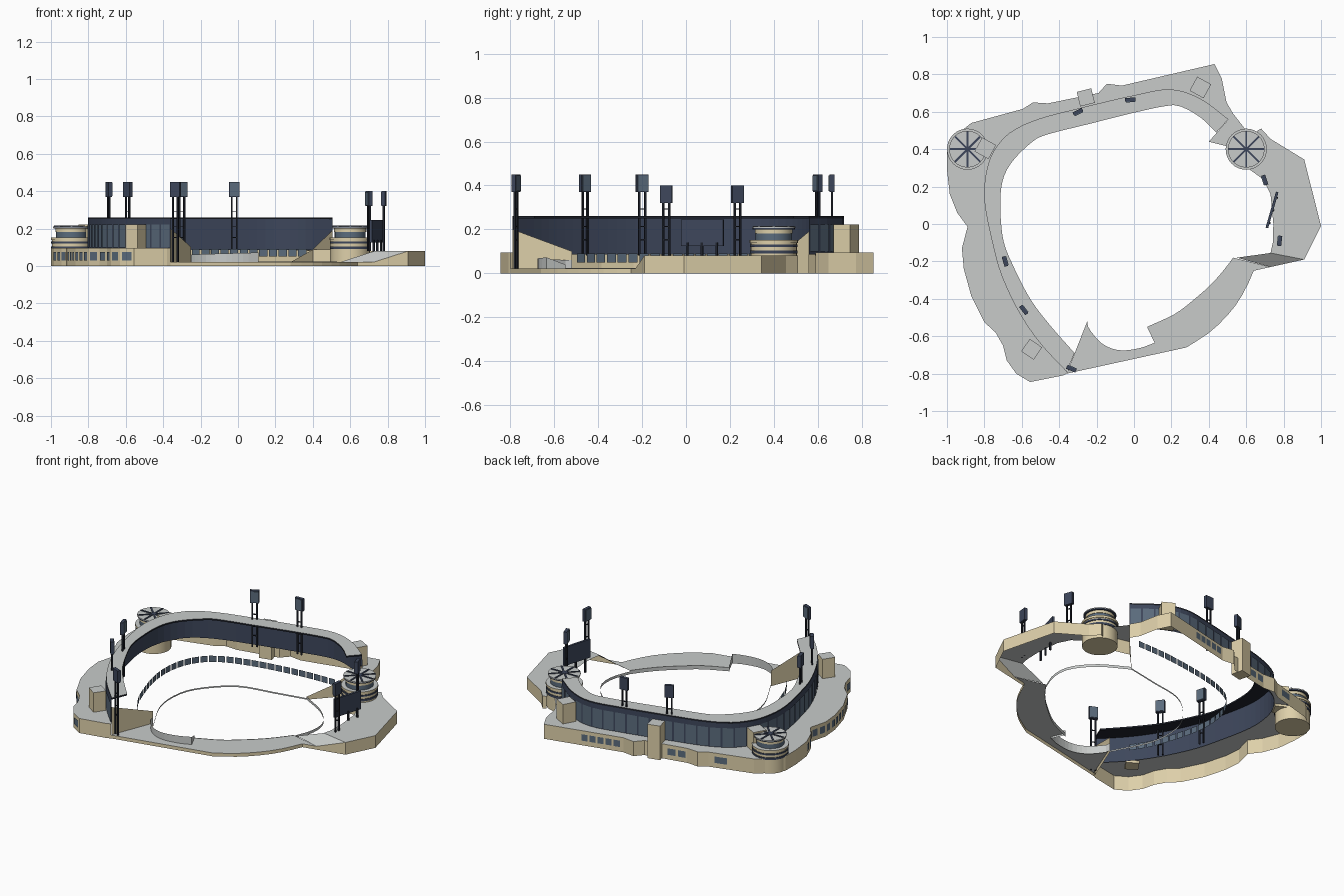
import bpy, bmesh, math
from mathutils import Vector

cube = bpy.data.objects.get("Cube")
if cube:
    bpy.data.objects.remove(cube)


def material(name, rgb):
    m = bpy.data.materials.new(name)
    m.use_nodes = True
    m.diffuse_color = (*rgb, 1)
    node = m.node_tree.nodes["Principled BSDF"]
    node.inputs["Base Color"].default_value = (*rgb, 1)
    node.inputs["Roughness"].default_value = 0.8
    return m


TAN = material("sandstone", (0.73, 0.63, 0.40))
GREY = material("concrete grey", (0.58, 0.60, 0.59))
NAVY = material("navy steel", (0.047, 0.062, 0.105))
GLASS = material("blue glass", (0.105, 0.15, 0.205))
BLACK = material("dark trim", (0.014, 0.017, 0.026))


def build(name, verts, faces, *mats):
    me = bpy.data.meshes.new(name)
    me.from_pydata([tuple(v) for v in verts], [], faces)
    for m in mats:
        me.materials.append(m)
    ob = bpy.data.objects.new(name, me)
    bpy.context.collection.objects.link(ob)
    return ob


def smooth_path(pts, count):
    """Catmull-Rom curve through the points, resampled to even spacing."""
    p = [Vector(q) for q in pts]
    p = [2 * p[0] - p[1]] + p + [2 * p[-1] - p[-2]]
    dense = []
    for a, b, c, d in zip(p, p[1:], p[2:], p[3:]):
        for i in range(12):
            t = i / 12
            dense.append(0.5 * (2 * b + (c - a) * t + (2 * a - 5 * b + 4 * c - d) * t * t
                                + (3 * b - a - 3 * c + d) * t ** 3))
    return resample(dense + [p[-2]], count)


def resample(pts, count):
    pts = [Vector(q) for q in pts]
    lens = [0]
    for a, b in zip(pts, pts[1:]):
        lens.append(lens[-1] + (b - a).length)
    out, k = [], 0
    for i in range(count):
        s = lens[-1] * i / (count - 1)
        while k < len(pts) - 2 and lens[k + 1] < s:
            k += 1
        f = (s - lens[k]) / max(lens[k + 1] - lens[k], 1e-9)
        out.append(pts[k].lerp(pts[k + 1], f))
    return out


def ribbon(name, pts, z0, z1, mat):
    """Upright sheet along a path; the top may slope from end to end."""
    n = len(pts)
    tops = z1 if isinstance(z1, tuple) else (z1, z1)
    verts = [(p[0], p[1], z0) for p in pts]
    verts += [(p[0], p[1], tops[0] + (tops[1] - tops[0]) * i / (n - 1)) for i, p in enumerate(pts)]
    return build(name, verts, [(i, i + 1, n + i + 1, n + i) for i in range(n - 1)], mat)


def deck(name, outline, z, mat):
    ob = build(name, [(p[0], p[1], z) for p in outline], [tuple(range(len(outline)))], mat)
    if ob.data.polygons[0].normal.z < 0:
        ob.data.flip_normals()


def panels(name, pts, z0, z1, fill, mat, out=0.004):
    """One flat pane per path step, set just outside the path."""
    verts, faces = [], []
    for a, b in zip(pts, pts[1:]):
        d = (b - a).normalized()
        shift = Vector((d.y, -d.x)) * out
        p, q = a.lerp(b, (1 - fill) / 2) + shift, a.lerp(b, (1 + fill) / 2) + shift
        k = len(verts)
        verts += [(*p, z0), (*q, z0), (*q, z1), (*p, z1)]
        faces.append((k, k + 1, k + 2, k + 3))
    build(name, verts, faces, mat)


def box(name, x, y, z0, z1, w, d, turn, *mats):
    """Upright block; a second material colours its top."""
    c, s = math.cos(turn), math.sin(turn)
    ring = [(x + c * u - s * v, y + s * u + c * v)
            for u, v in ((-w/2, -d/2), (w/2, -d/2), (w/2, d/2), (-w/2, d/2))]
    verts = [(*p, z) for z in (z0, z1) for p in ring]
    ob = build(name, verts, [(3, 2, 1, 0), (4, 5, 6, 7)] +
               [(i, (i + 1) % 4, 4 + (i + 1) % 4, 4 + i) for i in range(4)], *mats)
    ob.data.polygons[1].material_index = len(mats) - 1


def drum(name, x, y, z0, z1, r, *mats):
    """Cylinder; a second material colours its top."""
    bm = bmesh.new()
    bmesh.ops.create_cone(bm, cap_ends=True, segments=32, radius1=r, radius2=r, depth=z1 - z0)
    bmesh.ops.translate(bm, verts=bm.verts, vec=(x, y, (z0 + z1) / 2))
    for f in bm.faces:
        f.material_index = len(mats) - 1 if f.normal.z > .9 else 0
    ob = build(name, [], [], *mats)
    bm.to_mesh(ob.data)
    bm.free()
    bpy.context.view_layer.objects.active = ob
    ob.select_set(True)
    bpy.ops.object.shade_smooth_by_angle()
    ob.select_set(False)


# Grandstand plan lines, running from the back right corner round to the front
facade = smooth_path([(.505, .56), (.355, .67), (.195, .72), (-.015, .685), (-.31, .615), (-.5, .565),
                      (-.63, .51), (-.715, .44), (-.78, .32), (-.8, .13), (-.75, -.13), (-.7, -.295),
                      (-.61, -.48), (-.5, -.64), (-.36, -.79)], 61)
eave = smooth_path([(.44, .49), (.355, .57), (.245, .63), (.165, .63), (0, .595), (-.22, .54), (-.475, .475),
                    (-.555, .43), (-.65, .335), (-.7, .24), (-.715, .11), (-.7, -.08), (-.65, -.215),
                    (-.555, -.4), (-.45, -.54), (-.318, -.69)], 61)
back_edge = [(.53, .59), (.495, .65), (.47, .775), (.43, .855), (-.065, .74), (-.145, .75), (-.19, .7),
             (-.46, .645), (-.54, .65), (-.595, .615), (-.87, .54), (-.97, .46)]
left_edge = [(-1, .4), (-1, .29), (-.985, .16), (-.945, .06), (-.89, -.015), (-.92, -.13), (-.91, -.24),
             (-.87, -.385), (-.8, -.525), (-.74, -.58), (-.7, -.65), (-.68, -.73), (-.63, -.8),
             (-.555, -.845), (-.38, -.81), (-.36, -.8)]
edge = back_edge + left_edge

# Grandstand podium and its small windows
deck("podium_deck", edge + [tuple(p) for p in reversed(facade)], .095, GREY)
deck("link_deck", [(.53, .59), (.505, .56), (.4, .44), (.52, .41), (.6, .5)], .088, GREY)
ribbon("podium_wall", edge, 0, .095, TAN)
for i, (a, b, n) in enumerate([((.2, .802), (-.05, .743), 6), ((-.33, .672), (-.46, .645), 3),
                               ((-.62, .608), (-.72, .58), 2)]):
    panels(f"back_podium_windows_{i}", resample([a, b], n), .032, .074, .76, GLASS)
for i, (a, b) in enumerate(zip(left_edge[2:13], left_edge[3:14])):
    count = max(2, round((Vector(a) - Vector(b)).length / .06) + 1)
    panels(f"left_podium_windows_{i}", resample([a, b], count), .03, .075, .66, GLASS)

# Upper wall, glazing and cantilevered roof
ribbon("upper_wall", facade, .085, .25, NAVY)
panels("upper_glazing", resample(facade, 37), .1, .222, .86, GLASS, .005)
n = len(facade)
rv = [(*p, z) for z in (.25, .26) for line in (facade, eave) for p in line]
rf = []
for i in range(n - 1):
    j = i + 1
    rf += [(2*n+i, 2*n+j, 3*n+j, 3*n+i), (i, n+i, n+j, j), (i, j, 2*n+j, 2*n+i), (n+i, 3*n+i, 3*n+j, n+j)]
rf += [(0, 2*n, 3*n, n), (n-1, 2*n-1, 4*n-1, 3*n-1)]
roof = build("grandstand_roof", rv, rf, GREY, BLACK)
for f in roof.data.polygons:
    f.material_index = 0 if f.center.z > .259 else 1

# Club windows around the infield and raked end walls
club = smooth_path([(-.38, -.5), (-.46, -.36), (-.54, -.1), (-.55, .1), (-.5, .25), (-.4, .35),
                    (-.2, .42), (.12, .47), (.37, .48)], 34)
panels("club_windows", club, .05, .09, .84, GLASS, 0)
ribbon("front_end_wall", [(-.36, -.79), (-.25, -.52)], 0, (.2, .1), TAN)
ribbon("back_end_wall", [(.505, .56), (.4, .44)], 0, (.19, .09), TAN)
ribbon("back_link_wall", [(.4, .44), (.52, .41)], 0, .088, TAN)
ribbon("infield_wedge_wall", [(.28, .31), (.4, .44)], 0, (.02, .088), TAN)
infield = smooth_path([(.28, .31), (.075, .27), (-.153, .221), (-.314, .077), (-.38, -.068),
                       (-.369, -.274), (-.25, -.52)], 25)
ribbon("infield_wall", infield, 0, .01, GREY)

# Low outfield stand with curved bullpen wall
arc = smooth_path([(.53, -.18), (.485, -.24), (.415, -.32), (.325, -.4), (.22, -.48), (.07, -.55)], 16)
pen = smooth_path([(.11, -.635), (.025, -.665), (-.08, -.675), (-.17, -.64), (-.24, -.56), (-.25, -.52)], 16)
front_edge = [(-.36, -.8), (.28, -.66)] + [tuple(p) for p in smooth_path(
    [(.28, -.66), (.41, -.575), (.52, -.465), (.59, -.36), (.64, -.25)], 9)][1:] + [(.73, -.23)]
deck("outfield_deck", front_edge + [tuple(p) for p in arc + pen], .022, GREY)
ribbon("outfield_outer_wall", front_edge, 0, .022, TAN)
ribbon("outfield_inner_wall", arc, 0, .024, GREY)
ribbon("bullpen_wall", pen, .01, (.072, .06), GREY)
ribbon("bullpen_side_wall", [(.07, -.55), (.11, -.635)], .01, (.04, .072), GREY)
ribbon("outfield_fence", smooth_path([(.53, -.18), (.575, -.05), (.56, .08), (.45, .21), (.28, .31)], 14),
       0, .018, GREY)

# Right terrace with its sloped end
outer = [(.66, .5), (.68, .51), (.73, .455), (.91, .345), (1, -.01), (.91, -.19)]
inner = [(.73, -.155), (.742, -.1), (.745, 0), (.73, .16), (.69, .24), (.62, .29)]
deck("terrace_deck", outer + inner, .08, GREY)
ribbon("terrace_outer_wall", outer, 0, .08, TAN)
build("terrace_slope", [(.55, -.18, .022), (.73, -.23, .022), (.91, -.19, .08), (.73, -.155, .08)],
      [(0, 1, 2, 3)], GREY)
ribbon("terrace_slope_wall", [(.73, -.23), (.91, -.19)], 0, (.022, .08), TAN)

# Lift and stair blocks, standing outside the glazing
for name, x, y, w, z0, turn in [("back_lift", -.258, .677, .08, 0, .24), ("corner_lift", .355, .73, .085, .08, -.5),
                                ("front_lift", -.547, -.67, .08, .08, -.6), ("rotunda_lift", -.795, .405, .085, .08, -.5)]:
    box(name, x, y, z0, .222, w, w, turn, TAN, GREY)

# Round corner rotundas with spoked roofs
for side, x, y in (("left", -.89, .4), ("right", .6, .4)):
    for part, z0, z1, r, mats in [("base", 0, .145, .105, [TAN]), ("lower_band", .09, .104, .109, [NAVY]),
                                  ("upper_band", .12, .13, .109, [NAVY]), ("ledge", .138, .152, .11, [TAN, GREY]),
                                  ("glazing", .152, .182, .083, [GLASS]), ("collar", .182, .2, .086, [TAN]),
                                  ("rim", .2, .207, .096, [NAVY]), ("cap", .207, .212, .098, [GREY])]:
        drum(f"{side}_rotunda_{part}", x, y, z0, z1, r, *mats)
    for k in range(4):
        box(f"{side}_rotunda_spoke_{k}", x, y, .211, .216, .19, .01, k * math.pi / 4, NAVY)

# Floodlight masts, each turned to the field
masts = [(-.3, .6, .08, .45), (-.02, .665, .08, .45), (-.69, -.2, .08, .45), (-.59, -.46, .08, .45),
         (-.335, -.775, .02, .45), (.7, .235, .08, .4), (.78, -.09, .08, .4)]
for i, (x, y, z0, z1) in enumerate(masts):
    turn = math.atan2(y, x) + math.pi / 2
    along = Vector((math.cos(turn), math.sin(turn)))
    box(f"mast_{i}_lamps", x, y, z1 - .08, z1, .055, .02, turn, NAVY)
    toward = Vector((-x, -y)).normalized() * .012
    box(f"mast_{i}_lens", x + toward.x, y + toward.y, z1 - .076, z1 - .004, .048, .004, turn, GLASS)
    for k in (-1, 1):
        p = Vector((x, y)) + along * .014 * k
        box(f"mast_{i}_post_{k}", p.x, p.y, z0, z1 - .08, .009, .009, turn, BLACK)
    for z in (.15, .21, .29):
        box(f"mast_{i}_brace_{z}", x, y, z, z + .005, .028, .005, turn, BLACK)

# Scoreboard on posts
tilt = math.atan2(.19, .055)
box("scoreboard", .738, .075, .125, .245, .2, .014, tilt, NAVY)
for k in (-.07, 0, .07):
    box(f"scoreboard_post_{k}", .745 + k * math.cos(tilt), .073 + k * math.sin(tilt), .03, .14, .01, .01, tilt, BLACK)
